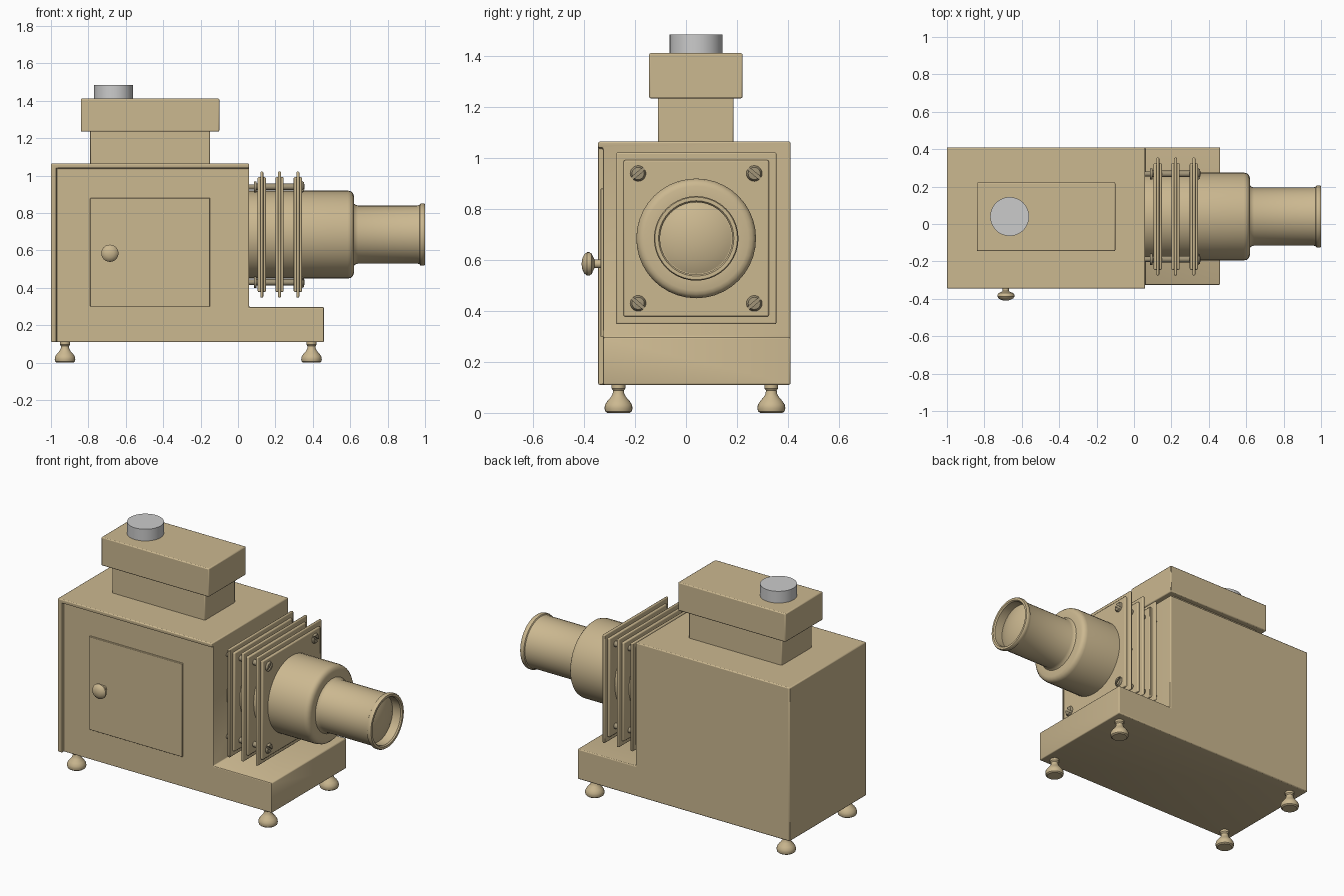
import bpy, bmesh, math
from mathutils import Matrix

if "Cube" in bpy.data.objects:
    bpy.data.objects.remove(bpy.data.objects["Cube"])

tan = bpy.data.materials.new("tan_paint")
tan.diffuse_color = (0.60, 0.48, 0.28, 1)
tan.use_nodes = True
tan.node_tree.nodes["Principled BSDF"].inputs["Base Color"].default_value = tan.diffuse_color
dark = bpy.data.materials.new("screw_metal")
dark.diffuse_color = (0.36, 0.30, 0.19, 1)
dark.use_nodes = True
dark.node_tree.nodes["Principled BSDF"].inputs["Base Color"].default_value = dark.diffuse_color


def finish(name, bm, mat=tan, bevel=0.0, segments=2, smooth=True):
    bmesh.ops.recalc_face_normals(bm, faces=bm.faces)
    me = bpy.data.meshes.new(name)
    bm.to_mesh(me)
    bm.free()
    ob = bpy.data.objects.new(name, me)
    bpy.context.collection.objects.link(ob)
    if mat:
        me.materials.append(mat)
    if smooth:
        bpy.ops.object.select_all(action='DESELECT')
        ob.select_set(True)
        bpy.context.view_layer.objects.active = ob
        bpy.ops.object.shade_smooth_by_angle(angle=math.radians(35))
    if bevel:
        add_bevel(ob, bevel, segments)
    return ob


def add_bevel(ob, width, segments=2):
    m = ob.modifiers.new("bevel", 'BEVEL')
    m.width, m.segments, m.limit_method = width, segments, 'ANGLE'


def box(name, x, y, z, mat=tan, bevel=0.006, smooth=True):
    bm = bmesh.new()
    bmesh.ops.create_cube(bm, size=1)
    for v in bm.verts:
        for i, (a, b) in enumerate((x, y, z)):
            v.co[i] = (a + b) / 2 + v.co[i] * (b - a)
    return finish(name, bm, mat, bevel, smooth=smooth)


def lathe(name, profile, loc, axis='Z', steps=32, mat=tan):
    """Revolve (radius, height) points, then point the height along an axis."""
    bm = bmesh.new()
    vs = [bm.verts.new((r, 0, h)) for r, h in profile]
    es = [bm.edges.new(p) for p in zip(vs, vs[1:])]
    bmesh.ops.spin(bm, geom=vs + es, cent=(0, 0, 0), axis=(0, 0, 1),
                   angle=math.tau, steps=steps)
    bmesh.ops.remove_doubles(bm, verts=bm.verts, dist=1e-5)
    rot = {'Z': Matrix(), 'X': Matrix.Rotation(math.pi / 2, 4, 'Y'),
           '-Y': Matrix.Rotation(math.pi / 2, 4, 'X')}[axis]
    bm.transform(Matrix.Translation(loc) @ rot)
    return finish(name, bm, mat)


def cut(ob, cutter):
    m = ob.modifiers.new("cut", 'BOOLEAN')
    m.operation, m.object, m.solver = 'DIFFERENCE', cutter, 'EXACT'
    cutter.hide_render = True
    cutter.hide_set(True)


CY, CZ = 0.04, 0.685  # optical axis

# Lamp house: L-shaped side profile with a recessed front panel
bm = bmesh.new()
outline = [(-1, .11), (.46, .11), (.46, .297), (.06, .297), (.06, 1.065), (-1, 1.065)]
face = bm.faces.new([bm.verts.new((x, -.345, z)) for x, z in outline])
ext = bmesh.ops.extrude_face_region(bm, geom=[face])
bmesh.ops.translate(bm, vec=(0, .755, 0),
                    verts=[g for g in ext['geom'] if isinstance(g, bmesh.types.BMVert)])
house = finish("lamp_house", bm)
cut(house, box("panel_cutter", (-.97, .6), (-.5, -.325), (0, 1.04), bevel=0, smooth=False))
add_bevel(house, .006)

# Door and knob
box("door", (-.79, -.15), (-.336, -.32), (.30, .88), bevel=.003)
lathe("door_knob", [(0, 0), (.017, 0), (.017, .025), (.026, .030), (.040, .036), (.046, .046),
                    (.046, .054), (.038, .065), (.022, .073), (0, .076)],
      (-.685, -.334, .585), '-Y', 24)

# Chimney
box("chimney_neck", (-.79, -.15), (-.11, .187), (1.055, 1.245))
box("chimney_cap", (-.84, -.10), (-.145, .222), (1.235, 1.412))
lathe("chimney_vent", [(0, 0), (.104, 0), (.104, .085), (0, .085)],
      (-.665, CY, 1.40), 'Z', 48, mat=None)

# Cooling plates: a thin flange with a thicker inner plate
for i, x in enumerate((.127, .222, .320)):
    for part, h, v, t in (("flange", .315, .337, .008), ("plate", .285, .307, .022)):
        box(f"cooling_{part}_{i + 1}", (x - t, x + t), (CY - h, CY + h),
            (CZ - v, CZ + v), bevel=.006)

# Corner bolts with slotted heads
k = 0
for sy in (-1, 1):
    for sz in (-1, 1):
        k += 1
        y, z = CY + sy * .228, CZ + sz * .255
        bolt = lathe(f"corner_bolt_{k}",
                     [(0, 0), (.014, 0), (.014, .03), (.03, .03), (.03, .045), (.017, .045),
                      (.017, .275), (.031, .275), (.031, .288), (.024, .298), (0, .301)],
                     (.055, y, z), 'X', 20, dark)
        slot = box(f"slot_cutter_{k}", (-.012, .05), (-.05, .05), (-.006, .006),
                   bevel=0, smooth=False)
        slot.location = (.355, y, z)
        slot.rotation_euler.x = math.radians(-40 * sy * sz)
        cut(bolt, slot)

# Lens barrel and nozzle, open at the end with a curved lens inside
lathe("lens_barrel", [(0, 0), (.235, 0), (.235, .535), (.231, .552), (.220, .563),
                      (.205, .568), (.166, .568), (.160, .575), (.155, .59),
                      (.155, .905), (.158, .918), (.164, .922), (.166, .928), (.166, .942),
                      (.162, .948), (.148, .948), (.142, .94), (.142, .885), (0, .885)],
      (.052, CY, CZ), 'X', 40)
lathe("lens", [(.143, .0), (.125, .009), (.095, .02), (.06, .028), (.03, .032), (0, .033)],
      (.935, CY, CZ), 'X', 40)

# Feet
for i, x in enumerate((-.925, .393)):
    for j, y in enumerate((-.265, .335)):
        lathe(f"foot_{i * 2 + j + 1}",
              [(0, 0), (.044, 0), (.052, .006), (.055, .018), (.053, .032), (.044, .046),
               (.030, .062), (.023, .074), (.021, .088), (.027, .096), (.027, .115), (0, .115)],
              (x, y, 0), 'Z', 24)
